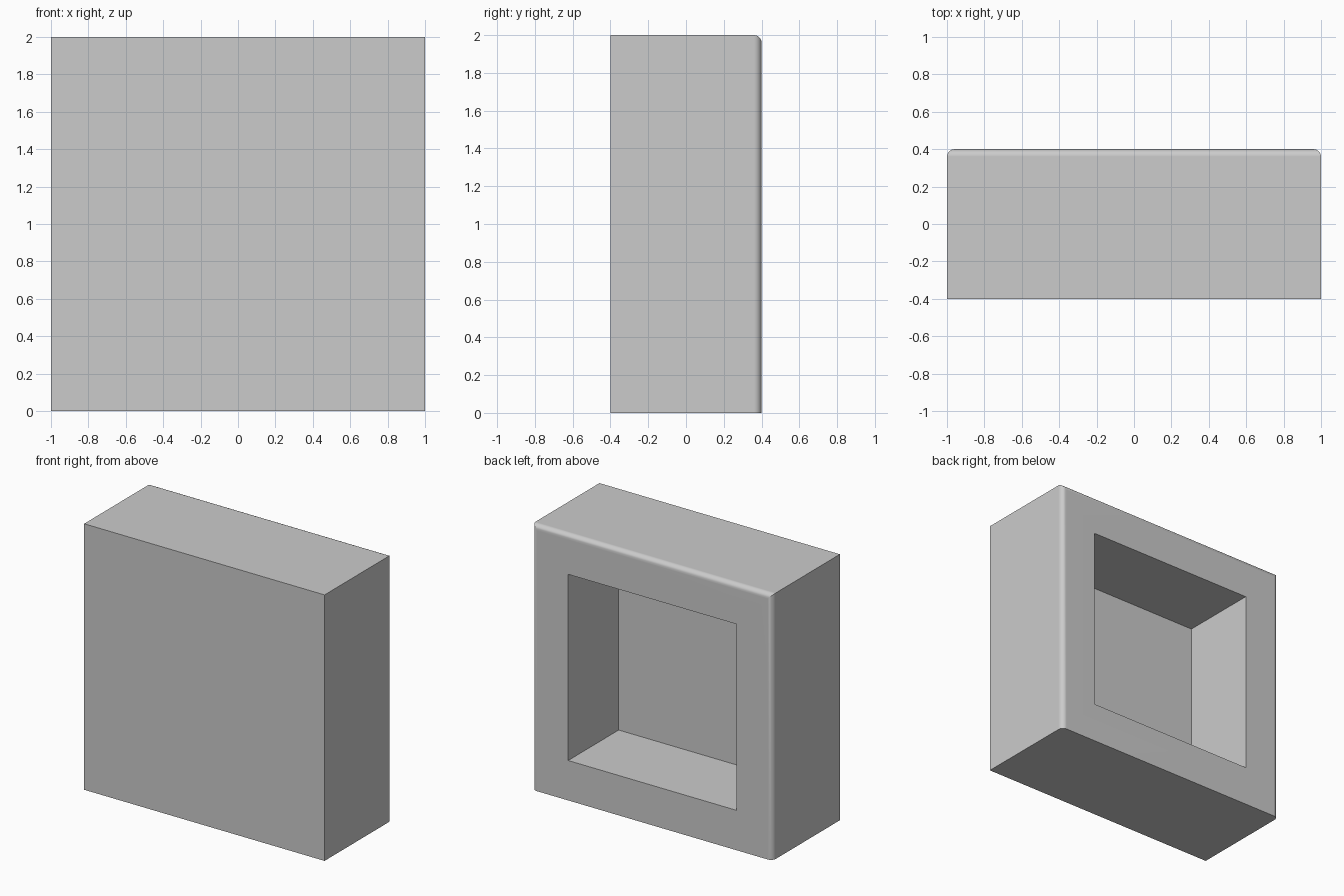
import bpy
import bmesh
import math

WIDTH, DEPTH, HEIGHT = 2.0, 0.8, 2.0
RIM = 0.3          # border around the recess
RECESS = 0.6       # how far the recess sinks in
RADIUS = 0.04      # rounding of the back edges

cube = bpy.data.objects.get("Cube")
if cube:
    bpy.data.objects.remove(cube, do_unlink=True)

# Plain grey material
grey = bpy.data.materials.new("light grey")
grey.use_nodes = True
colour = (0.6, 0.6, 0.6, 1.0)
grey.diffuse_color = colour
grey.node_tree.nodes["Principled BSDF"].inputs["Base Color"].default_value = colour

# Solid block standing on the ground
bm = bmesh.new()
bmesh.ops.create_cube(bm, size=1.0)
for v in bm.verts:
    v.co.x *= WIDTH
    v.co.y *= DEPTH
    v.co.z = (v.co.z + 0.5) * HEIGHT

# Round the back edges, leaving the bottom one sharp
back = DEPTH / 2
round_edges = [e for e in bm.edges
               if all(v.co.y > back - 0.01 for v in e.verts)
               and any(v.co.z > 0.01 for v in e.verts)]
bmesh.ops.bevel(bm, geom=round_edges, offset=RADIUS, segments=5,
                profile=0.5, affect='EDGES')

# Inset the back face to a square opening and sink it
bm.normal_update()
panel = max((f for f in bm.faces if f.normal.y > 0.99), key=lambda f: f.calc_area())
bmesh.ops.inset_region(bm, faces=[panel], thickness=RIM / 2)
for v in panel.verts:
    v.co.x = math.copysign(WIDTH / 2 - RIM, v.co.x)
    v.co.z = RIM if v.co.z < HEIGHT / 2 else HEIGHT - RIM
walls = bmesh.ops.extrude_discrete_faces(bm, faces=[panel])
for v in walls["faces"][0].verts:
    v.co.y -= RECESS
bmesh.ops.recalc_face_normals(bm, faces=bm.faces)

mesh = bpy.data.meshes.new("recessed_block")
bm.to_mesh(mesh)
bm.free()
mesh.materials.append(grey)
block = bpy.data.objects.new("recessed_block", mesh)
bpy.context.collection.objects.link(block)

# Smooth rounding with crisp corners and flat faces
bpy.ops.object.select_all(action='DESELECT')
block.select_set(True)
bpy.context.view_layer.objects.active = block
bpy.ops.object.shade_smooth_by_angle(angle=math.radians(35))
weighted = block.modifiers.new("flat_faces", 'WEIGHTED_NORMAL')
weighted.keep_sharp = True
